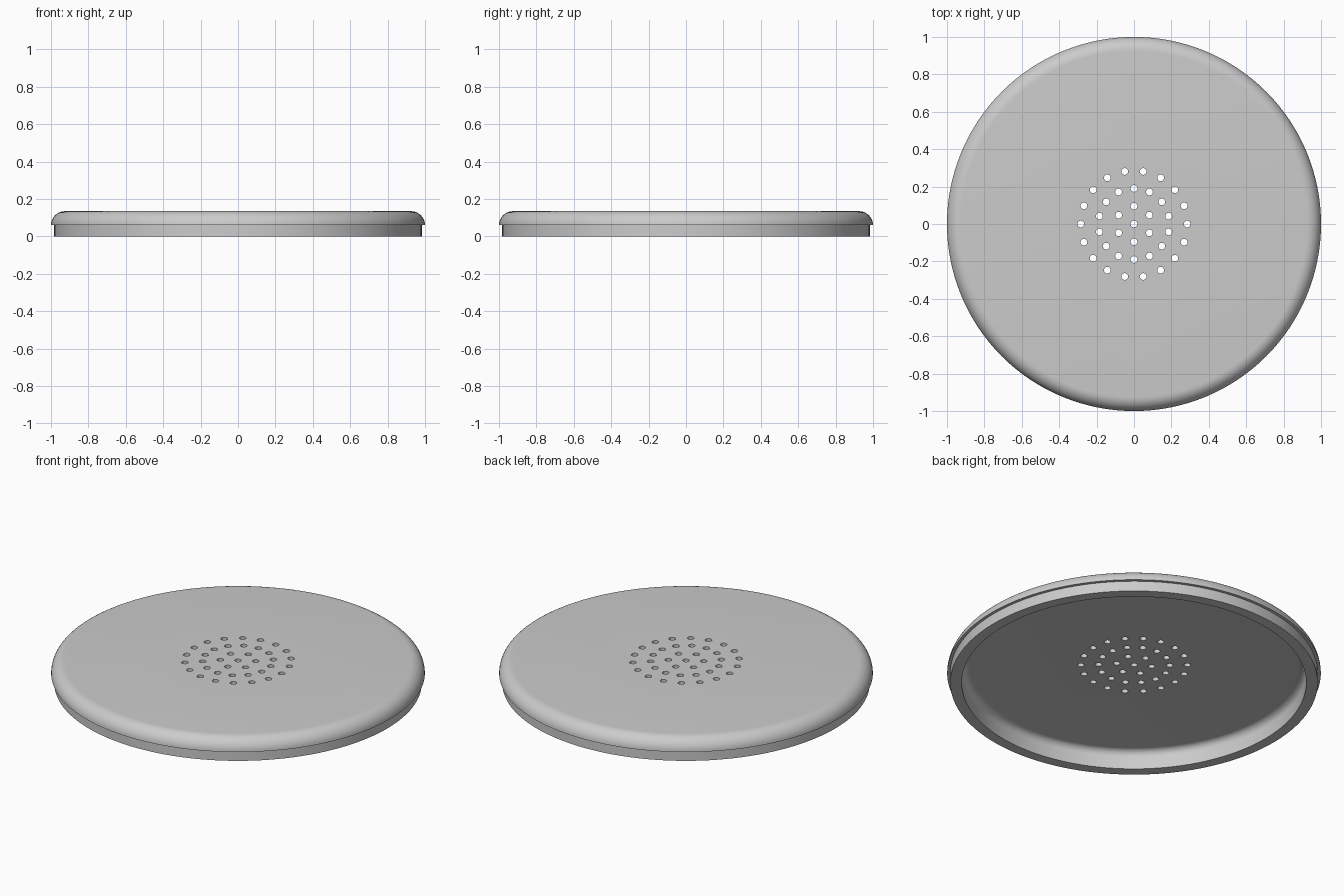
import bpy, bmesh, math
from mathutils import Matrix

if "Cube" in bpy.data.objects:
    bpy.data.objects.remove(bpy.data.objects["Cube"])

SEGMENTS = 128
ARC = 10

grey = bpy.data.materials.new("light grey")
grey.diffuse_color = (0.6, 0.6, 0.6, 1)
grey.use_nodes = True
grey.node_tree.nodes["Principled BSDF"].inputs["Base Color"].default_value = grey.diffuse_color


def make_object(name, bm):
    bmesh.ops.recalc_face_normals(bm, faces=bm.faces)
    mesh = bpy.data.meshes.new(name)
    bm.to_mesh(mesh)
    bm.free()
    mesh.materials.append(grey)
    ob = bpy.data.objects.new(name, mesh)
    bpy.context.collection.objects.link(ob)
    return ob


def quarter(cx, cz, r, start, end):
    """Points of an arc in the radius/height plane, angles in degrees."""
    out = []
    for i in range(ARC + 1):
        a = math.radians(start + (end - start) * i / ARC)
        out.append((cx + r * math.cos(a), cz + r * math.sin(a)))
    return out


# Lid profile: ceiling fillet, inner wall, lower rim, step, rounded top edge
profile = quarter(0.882, 0.07, 0.04, 90, 0)
profile += [(0.922, 0), (0.983, 0), (0.983, 0.06)]
profile += quarter(0.925, 0.06, 0.075, 0, 90)

bm = bmesh.new()
rings = []
for r, z in profile:
    rings.append([bm.verts.new((r * math.cos(t), r * math.sin(t), z))
                  for t in (2 * math.pi * k / SEGMENTS for k in range(SEGMENTS))])
for a, b in zip(rings, rings[1:]):
    for k in range(SEGMENTS):
        n = (k + 1) % SEGMENTS
        bm.faces.new((a[k], a[n], b[n], b[k]))
bm.faces.new(rings[0])
bm.faces.new(rings[-1])
lid = make_object("round_lid", bm)

# Hole cutters: centre hole and three rings (count, radius, start angle)
bm = bmesh.new()
for count, radius, start in ((1, 0, 0), (6, 0.095, 90), (14, 0.19, 90), (18, 0.285, 0)):
    for i in range(count):
        a = math.radians(start + 360 * i / count)
        place = Matrix.Translation((radius * math.cos(a), radius * math.sin(a), 0.125))
        bmesh.ops.create_cone(bm, cap_ends=True, segments=24, radius1=0.018,
                              radius2=0.018, depth=0.1, matrix=place)
cutter = make_object("hole_cutter", bm)
cutter.hide_render = True

cut = lid.modifiers.new("holes", 'BOOLEAN')
cut.operation = 'DIFFERENCE'
cut.solver = 'EXACT'
cut.object = cutter
bpy.ops.object.select_all(action='DESELECT')
bpy.context.view_layer.objects.active = lid
lid.select_set(True)
bpy.ops.object.modifier_apply(modifier=cut.name)
bpy.data.objects.remove(cutter)

# Smooth curves, crisp rims
bpy.ops.object.shade_smooth_by_angle(angle=math.radians(30))
